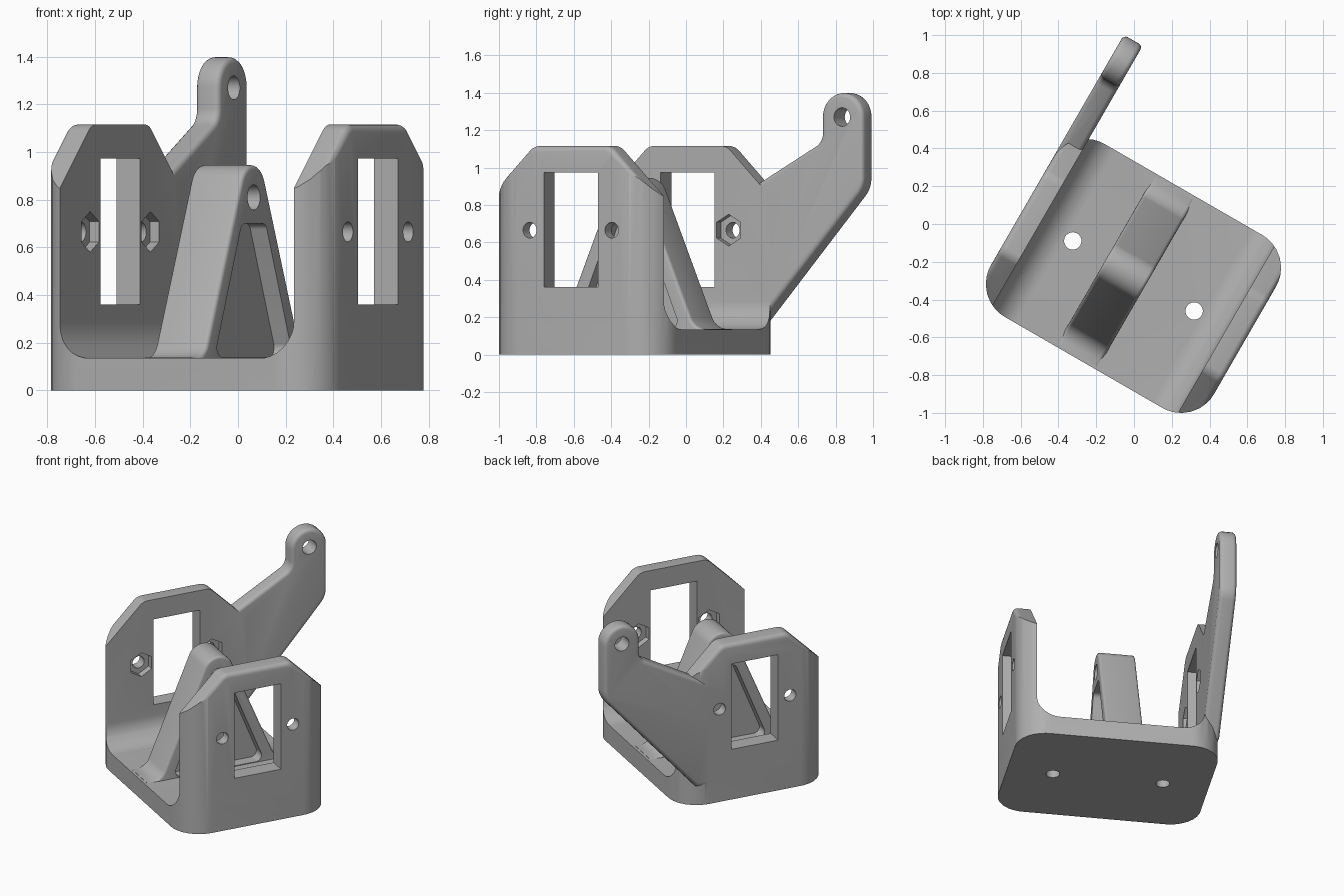
import bpy, bmesh, math
from mathutils import Vector

if "Cube" in bpy.data.objects:
    bpy.data.objects.remove(bpy.data.objects["Cube"])

grey = bpy.data.materials.new("plain grey")
grey.use_nodes = True
grey.diffuse_color = (0.43, 0.43, 0.43, 1)
grey.node_tree.nodes["Principled BSDF"].inputs["Base Color"].default_value = (0.43, 0.43, 0.43, 1)

# Local frame: x across the walls, y along them; the whole bracket is turned at the end
TURN = math.radians(-30)
LEFT, RIGHT, FRONT, BACK = -0.547, 0.817, -0.768, 0.289
WALL, FLOOR, TOP = 0.115, 0.135, 1.115
MID = (FRONT + BACK) / 2
PLACE = {"x": lambda a, b, d: (d, a, b),
         "y": lambda a, b, d: (a, d, b),
         "z": lambda a, b, d: (a, b, d)}


def rounded(points, steps=8):
    """Round the corners of a polygon given as (a, b, radius)."""
    out = []
    for i, (a, b, r) in enumerate(points):
        p = Vector((a, b))
        if r == 0:
            out.append(p)
            continue
        before = (Vector(points[i - 1][:2]) - p).normalized()
        after = (Vector(points[(i + 1) % len(points)][:2]) - p).normalized()
        half = before.angle(after) / 2
        start, end = p + before * r / math.tan(half), p + after * r / math.tan(half)
        centre = p + (before + after).normalized() * r / math.sin(half)
        for k in range(steps + 1):
            ray = (start - centre).lerp(end - centre, k / steps)
            out.append(centre + ray.normalized() * r)
    return out


def prism(name, outline, axis, low, high, bevel=0):
    """Extrude an outline along an axis, optionally rounding both rims."""
    bm = bmesh.new()
    caps = [[bm.verts.new(PLACE[axis](a, b, d)) for a, b in outline] for d in (low, high)]
    ends = [bm.faces.new(c) for c in caps]
    n = len(outline)
    for i in range(n):
        j = (i + 1) % n
        bm.faces.new((caps[0][i], caps[0][j], caps[1][j], caps[1][i]))
    bmesh.ops.recalc_face_normals(bm, faces=bm.faces[:])
    if bevel:
        rims = [e for f in ends for e in f.edges]
        bmesh.ops.bevel(bm, geom=rims, offset=bevel, segments=4, profile=0.5, affect="EDGES")
    mesh = bpy.data.meshes.new(name)
    bm.to_mesh(mesh)
    bm.free()
    mesh.materials.append(grey)
    obj = bpy.data.objects.new(name, mesh)
    bpy.context.collection.objects.link(obj)
    return obj


def combine(obj, other, operation):
    """Apply a boolean and remove the second shape."""
    mod = obj.modifiers.new("cut", "BOOLEAN")
    mod.operation, mod.object, mod.solver = operation, other, "EXACT"
    bpy.context.view_layer.update()
    graph = bpy.context.evaluated_depsgraph_get()
    mesh = bpy.data.meshes.new_from_object(obj.evaluated_get(graph))
    obj.modifiers.clear()
    obj.data = mesh
    bpy.data.objects.remove(other)


def circle(a, b, r, sides=28):
    return [(a + r * math.sin(math.tau * i / sides), b + r * math.cos(math.tau * i / sides))
            for i in range(sides)]


def mirrored(half):
    """Close a half outline, bottom to top, about the middle of the walls."""
    return [(MID + a, b, r) for a, b, r in half] + [(MID - a, b, r) for a, b, r in reversed(half)]


# Base and two walls: rounded block with a channel and chamfered wall tops
plan = [(LEFT, FRONT, 0.2), (RIGHT, FRONT, 0.2), (RIGHT, BACK, 0.2), (LEFT, BACK, 0.2)]
body = prism("bracket_body", rounded(plan), "z", 0, TOP + 0.1)
inner_left, inner_right = LEFT + WALL, RIGHT - WALL
channel = [(inner_left, 2, 0), (inner_left, FLOOR, 0.15), (inner_right, FLOOR, 0.15), (inner_right, 2, 0)]
combine(body, prism("channel", rounded(channel), "y", -2, 2), "DIFFERENCE")
side = mirrored([(0.59, -0.1, 0), (0.59, TOP - 0.35, 0), (0.24, TOP, 0.08)])
combine(body, prism("side", rounded(side), "x", LEFT, RIGHT, 0.03), "INTERSECT")

# Raised arm growing out of the left wall
arm = [(-0.05, 0.14, 0), (0.177, 0.135, 0), (0.84, 0.889, 0.15), (0.84, 1.398, 0.126),
       (0.586, 1.398, 0.126), (0.586, 1.137, 0.08), (-0.05, 0.78, 0)]
combine(body, prism("arm", rounded(arm), "x", LEFT, inner_left, 0.025), "UNION")
combine(body, prism("arm_hole", circle(0.714, 1.27, 0.05), "x", -1, 0), "DIFFERENCE")

# Windows, screw holes and nut recesses through both walls
window = [(MID - 0.167, 0.36), (MID + 0.167, 0.36), (MID + 0.167, 0.973), (MID - 0.167, 0.973)]
combine(body, prism("window", window, "x", -1, 1.2), "DIFFERENCE")
for s in (-1, 1):
    v = MID + s * 0.253
    combine(body, prism("screw", circle(v, 0.665, 0.042), "x", -1, 1.2), "DIFFERENCE")
    nut = circle(v, 0.665, 0.085, 6)
    combine(body, prism("nut", nut, "x", inner_left - 0.045, inner_right + 0.045), "DIFFERENCE")
    hole = circle((LEFT + RIGHT) / 2 + s * 0.371, MID, 0.046)
    combine(body, prism("floor_hole", hole, "z", -1, 0.5), "DIFFERENCE")

# Central pivot post with flared feet and a pocket on each side
POST_LOW, POST_HIGH = -0.035, 0.215
foot = [(0.51, 0.08, 0), (0.51, 0.137, 0), (0.414, 0.137, 0.1), (0.073, 0.945, 0.108)]
post = prism("pivot_post", rounded(mirrored(foot)), "x", POST_LOW, POST_HIGH, 0.018)
pocket = rounded(mirrored([(0.328, 0.14, 0.04), (0.1, 0.7, 0.04)]))
for low, high in ((POST_LOW - 0.1, POST_LOW + 0.08), (POST_HIGH - 0.08, POST_HIGH + 0.1)):
    combine(post, prism("pocket", pocket, "x", low, high), "DIFFERENCE")
combine(post, prism("pivot_hole", circle(MID, 0.81, 0.053), "x", -1, 1), "DIFFERENCE")

# Turn to the final heading and smooth the rounded edges
for obj in (body, post):
    obj.rotation_euler.z = TURN
    bpy.ops.object.select_all(action="DESELECT")
    obj.select_set(True)
    bpy.context.view_layer.objects.active = obj
    bpy.ops.object.shade_smooth_by_angle(angle=math.radians(30))
